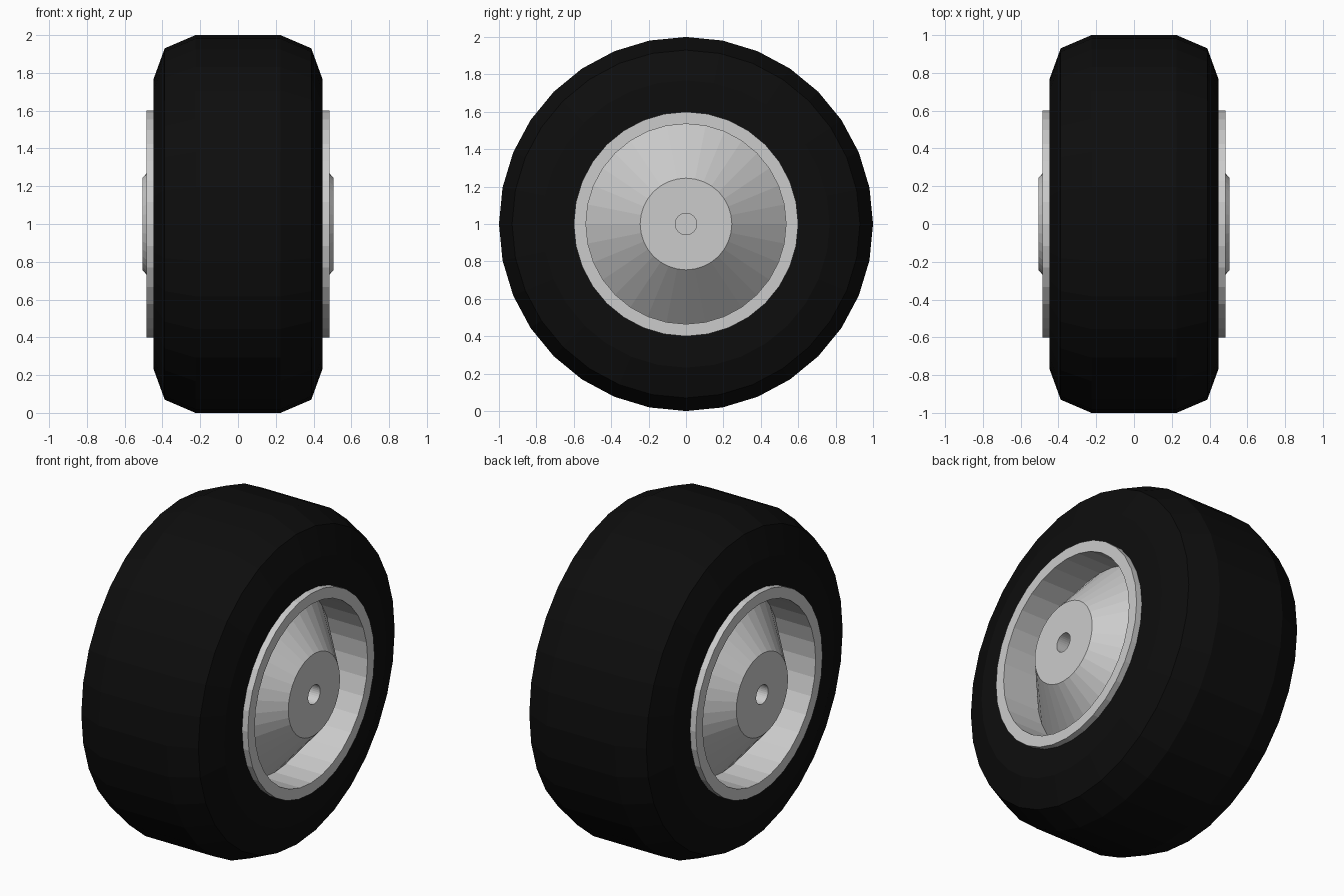
import bpy
import bmesh
from math import sin, cos, pi

if "Cube" in bpy.data.objects:
    bpy.data.objects.remove(bpy.data.objects["Cube"])

SIDES = 32


def lathe(name, half, color=None, closed=False):
    """Spin a half profile of (x, radius) points, mirrored in x, about the wheel axle."""
    profile = [(-x, r) for x, r in reversed(half)] + half
    bm = bmesh.new()
    rings = []
    for x, r in profile:
        if r == 0:
            rings.append([bm.verts.new((x, 0, 1))] * SIDES)
        else:
            rings.append([bm.verts.new((x, r * sin(2 * pi * i / SIDES),
                                        1 + r * cos(2 * pi * i / SIDES)))
                          for i in range(SIDES)])
    pairs = list(zip(rings, rings[1:]))
    if closed:
        pairs.append((rings[-1], rings[0]))
    for a, b in pairs:
        for i in range(SIDES):
            j = (i + 1) % SIDES
            bm.faces.new(dict.fromkeys((a[i], a[j], b[j], b[i])))
    bmesh.ops.recalc_face_normals(bm, faces=bm.faces)
    mesh = bpy.data.meshes.new(name)
    bm.to_mesh(mesh)
    bm.free()
    obj = bpy.data.objects.new(name, mesh)
    bpy.context.collection.objects.link(obj)
    if color:
        mat = bpy.data.materials.new(name + "_material")
        mat.diffuse_color = color
        mat.use_nodes = True
        mat.node_tree.nodes["Principled BSDF"].inputs["Base Color"].default_value = mat.diffuse_color
        mesh.materials.append(mat)
    return obj


# Rubber tyre with chamfered shoulders
lathe("tyre", [(0.225, 1.0), (0.388, 0.93), (0.447, 0.768), (0.447, 0.57)],
      (0.004, 0.004, 0.004, 1), closed=True)

# Rim: lip, recessed barrel, conical disc, flat hub and blind axle hole
lathe("rim", [(0.485, 0.6), (0.485, 0.535), (0.245, 0.535),
              (0.505, 0.245), (0.505, 0.057), (0.35, 0.057), (0.35, 0)][::1],
      closed=False)
# Close the axle hole ends
